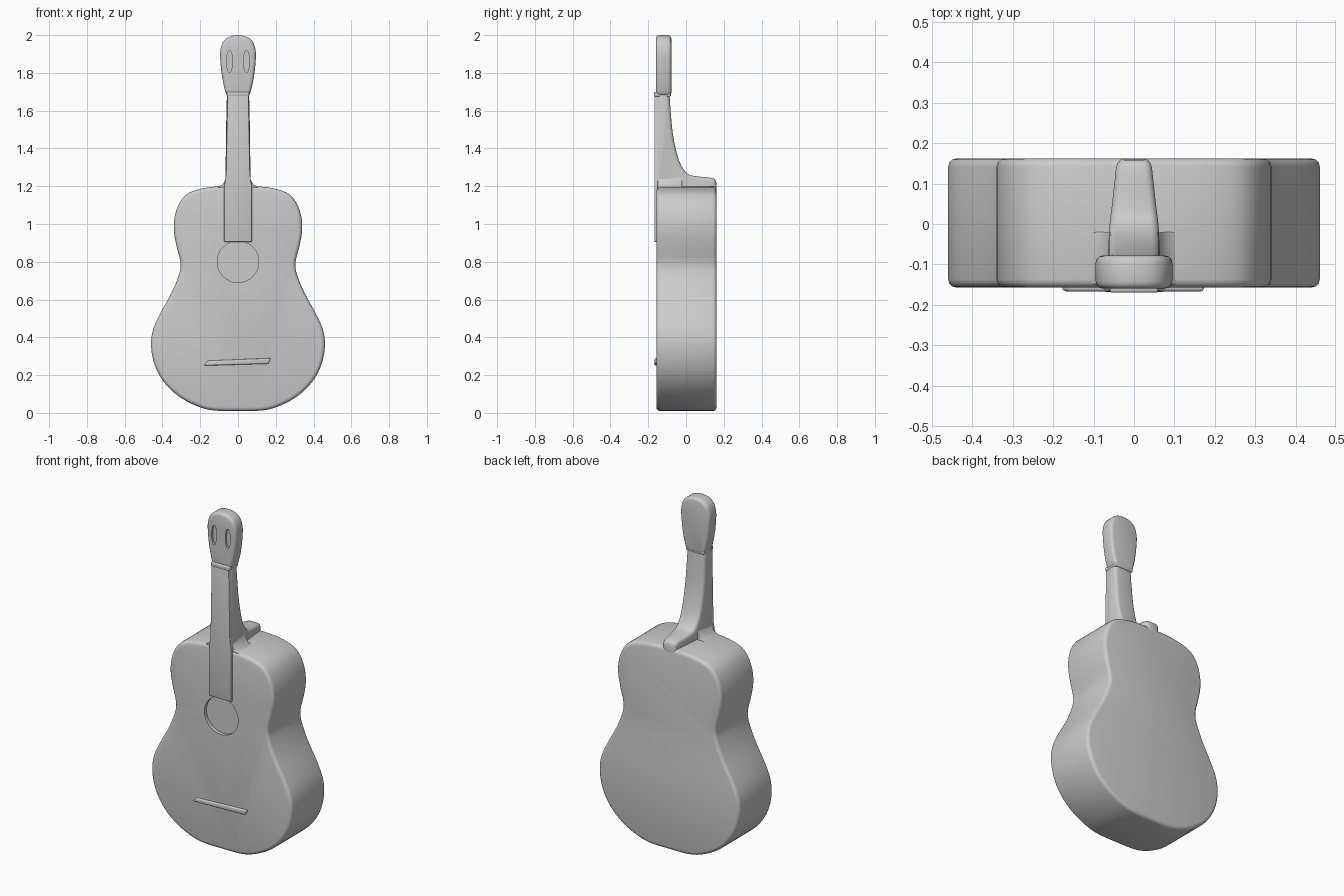
import bpy
import bmesh
import math
from mathutils import Vector

cube = bpy.data.objects.get("Cube")
if cube:
    bpy.data.objects.remove(cube, do_unlink=True)

clay = bpy.data.materials.new("plain grey")
clay.use_nodes = True
GREY = (0.6, 0.6, 0.6, 1)
clay.diffuse_color = GREY
clay.node_tree.nodes["Principled BSDF"].inputs["Base Color"].default_value = GREY


def smooth_path(points, steps=3):
    """Catmull-Rom curve through 2D points."""
    pts = [Vector(p) for p in points]
    pts = [pts[0]] + pts + [pts[-1]]
    out = []
    for a, b, c, d in zip(pts, pts[1:], pts[2:], pts[3:]):
        for i in range(steps):
            t = i / steps
            out.append(0.5 * (2 * b + (c - a) * t + (2 * a - 5 * b + 4 * c - d) * t ** 2
                              + (3 * b - a - 3 * c + d) * t ** 3))
    return out + [pts[-1]]


def mirrored(half):
    """Close a half outline that starts and ends on x = 0."""
    return half + [Vector((-p.x, p.y)) for p in reversed(half[1:-1])]


def prism(name, outline, place, low, high):
    """Extrude a 2D outline; place(u, v, depth) gives the 3D point."""
    bm = bmesh.new()
    rings = [[bm.verts.new(place(u, v, d)) for u, v in outline] for d in (low, high)]
    n = len(outline)
    for ring in rings:
        bm.faces.new(ring)
    for i in range(n):
        j = (i + 1) % n
        bm.faces.new((rings[0][i], rings[0][j], rings[1][j], rings[1][i]))
    bmesh.ops.recalc_face_normals(bm, faces=bm.faces)
    mesh = bpy.data.meshes.new(name)
    bm.to_mesh(mesh)
    bm.free()
    mesh.materials.append(clay)
    obj = bpy.data.objects.new(name, mesh)
    bpy.context.collection.objects.link(obj)
    return obj


def facing(u, v, d):
    return (u, d, v)


def ellipse(x, z, rx, rz, n=32):
    return [(x + rx * math.cos(k * math.tau / n), z + rz * math.sin(k * math.tau / n))
            for k in range(n)]


def finish(obj, bevel, cutters=()):
    """Round the rims, cut the recesses, and shade smooth."""
    bpy.ops.object.select_all(action="DESELECT")
    bpy.context.view_layer.objects.active = obj
    obj.select_set(True)
    mod = obj.modifiers.new("rounding", "BEVEL")
    mod.width, mod.segments = bevel, 3
    mod.limit_method, mod.angle_limit = "ANGLE", math.radians(50)
    bpy.ops.object.modifier_apply(modifier=mod.name)
    for cutter in cutters:
        mod = obj.modifiers.new("recess", "BOOLEAN")
        mod.object, mod.operation, mod.solver = cutter, "DIFFERENCE", "EXACT"
        bpy.ops.object.modifier_apply(modifier=mod.name)
        bpy.data.objects.remove(cutter, do_unlink=True)
    bpy.ops.object.shade_smooth_by_angle(angle=math.radians(40))


# Body with a shallow sound hole
body_half = smooth_path([
    (0, 0.01), (0.12, 0.012), (0.21, 0.033), (0.31, 0.085), (0.39, 0.16), (0.44, 0.25),
    (0.46, 0.35), (0.45, 0.44), (0.41, 0.53), (0.35, 0.64), (0.31, 0.74), (0.305, 0.8),
    (0.325, 0.88), (0.34, 0.97), (0.333, 1.05), (0.305, 1.12), (0.26, 1.165),
    (0.18, 1.19), (0.09, 1.2), (0, 1.2)])
body = prism("body", mirrored(body_half), facing, -0.157, 0.162)
hole = prism("sound_hole_cutter", ellipse(0, 0.8, 0.11, 0.11), facing, -0.3, -0.137)
hole.hide_render = True
finish(body, 0.02, [hole])


# Neck and heel: side profile, narrowing towards the back
def neck_place(y, z, side):
    width = 0.058 + 0.012 * min(1, max(0, (1.68 - z) / 0.45))
    taper = 1 - 0.4 * min(1, max(0, (y + 0.08) / 0.24))
    return (side * width * taper, y, z)


neck_back = smooth_path([
    (-0.088, 1.7), (-0.08, 1.58), (-0.07, 1.48), (-0.05, 1.38), (-0.025, 1.31),
    (0.01, 1.265), (0.06, 1.252), (0.13, 1.245), (0.158, 1.23), (0.162, 1.18)])
neck = prism("neck", [(-0.155, 1.1), (-0.155, 1.7)] + neck_back + [(0.15, 1.1)],
             neck_place, -1, 1)
finish(neck, 0.018)

# Fingerboard, flaring slightly where it meets the body
fingerboard = prism("fingerboard", [
    (-0.073, 0.905), (0.073, 0.905), (0.073, 1.2), (0.064, 1.26), (0.056, 1.69),
    (-0.056, 1.69), (-0.064, 1.26), (-0.073, 1.2)], facing, -0.168, -0.13)
finish(fingerboard, 0.004)

# Neck joint fillets on the top of the body
for side, label in ((1, "left"), (-1, "right")):
    fillet = prism(label + "_neck_fillet", [
        (side * 0.05, 1.27), (side * 0.066, 1.24), (side * 0.08, 1.21),
        (side * 0.11, 1.195), (side * 0.05, 1.17)], facing, -0.15, -0.02)
    finish(fillet, 0.004)

# Nut
nut = prism("nut", [(-0.06, 1.675), (0.06, 1.675), (0.06, 1.7), (-0.06, 1.7)],
            facing, -0.17, -0.08)
finish(nut, 0.006)

# Head with two shallow string slots
head_half = smooth_path([
    (0, 1.675), (0.054, 1.68), (0.072, 1.72), (0.086, 1.79), (0.094, 1.87),
    (0.093, 1.92), (0.078, 1.965), (0.045, 1.992), (0, 2.0)])
head = prism("head", mirrored(head_half), facing, -0.16, -0.078)
slots = [prism("slot_cutter", ellipse(x, 1.86, 0.016, 0.058, 16), facing, -0.3, -0.148)
         for x in (-0.045, 0.045)]
finish(head, 0.018, slots)

# Bridge
bridge = prism("bridge", [(-0.18, 0.25), (0.16, 0.26), (0.175, 0.29), (-0.16, 0.276)],
               facing, -0.167, -0.14)
finish(bridge, 0.007)
